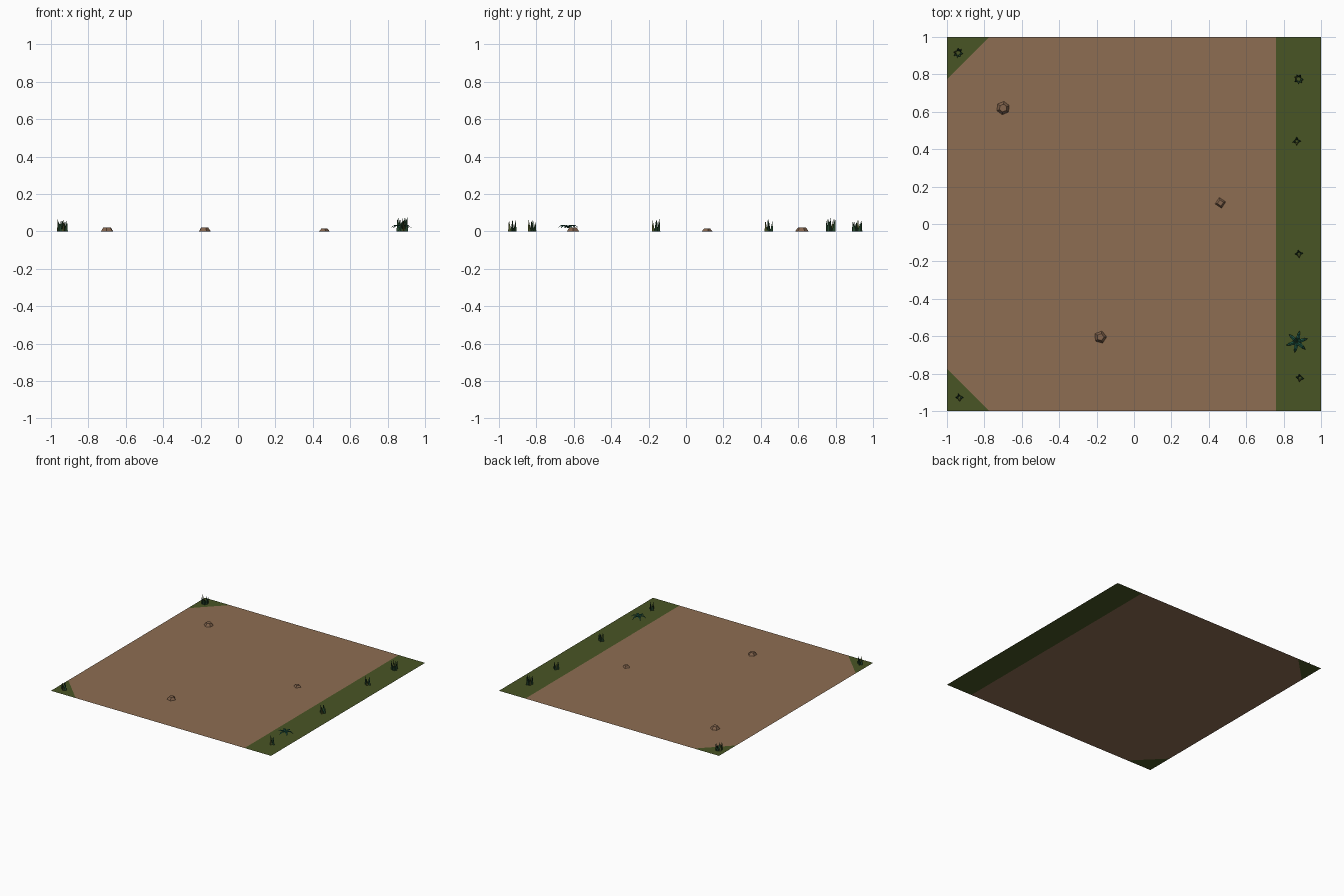
import bpy, bmesh, math, random
from mathutils import Vector

if "Cube" in bpy.data.objects:
    bpy.data.objects.remove(bpy.data.objects["Cube"])

random.seed(4)


def material(name, rgb):
    m = bpy.data.materials.new(name)
    m.diffuse_color = (*rgb, 1)
    m.use_nodes = True
    m.node_tree.nodes["Principled BSDF"].inputs["Base Color"].default_value = m.diffuse_color
    return m


DIRT = material("dirt", (0.27, 0.155, 0.085))
GRASS = material("grass", (0.066, 0.09, 0.018))
STONE = material("brown_stone", (0.23, 0.13, 0.075))
BLADE = material("dark_blade", (0.018, 0.06, 0.025))
STRAW = material("olive_blade", (0.07, 0.085, 0.02))
LEAF = material("teal_leaf", (0.012, 0.085, 0.052))


def finish(bm, name, mats):
    mesh = bpy.data.meshes.new(name)
    bm.to_mesh(mesh)
    bm.free()
    for m in mats:
        mesh.materials.append(m)
    ob = bpy.data.objects.new(name, mesh)
    bpy.context.collection.objects.link(ob)
    return ob


def ground():
    """Flat tile: dirt with a grass strip and two grassy corners."""
    bm = bmesh.new()
    e, c = 0.76, 0.775

    def poly(pts, mat):
        f = bm.faces.new([bm.verts.new((x, y, 0)) for x, y in pts])
        f.material_index = mat

    poly([(-c, -1), (e, -1), (e, 1), (-c, 1), (-1, c), (-1, -c)], 0)
    poly([(e, -1), (1, -1), (1, 1), (e, 1)], 1)
    poly([(-1, -1), (-c, -1), (-1, -c)], 1)
    poly([(-1, 1), (-1, c), (-c, 1)], 1)
    bmesh.ops.remove_doubles(bm, verts=bm.verts, dist=1e-5)
    finish(bm, "ground", [DIRT, GRASS])


def rock(x, y, r, h, sides, turn):
    """Low faceted stone with a flat top."""
    bm = bmesh.new()
    rings = []
    for k, z in ((1.0, 0), (0.58, h)):
        rings.append([bm.verts.new((x + r * k * math.cos(turn + i * math.tau / sides),
                                    y + r * k * math.sin(turn + i * math.tau / sides), z))
                      for i in range(sides)])
    for i in range(sides):
        j = (i + 1) % sides
        bm.faces.new((rings[0][i], rings[0][j], rings[1][j], rings[1][i]))
    bm.faces.new(rings[1])
    finish(bm, "rock", [STONE])


def tuft(x, y, spread, count, height):
    """Cluster of three-sided spikes leaning slightly outwards."""
    bm = bmesh.new()
    for n in range(count):
        a = n * math.tau / count + random.uniform(-0.3, 0.3)
        d = Vector((math.cos(a), math.sin(a), 0))
        base = Vector((x, y, 0)) + d * spread * 0.55
        h = height * random.uniform(0.7, 1)
        tip = bm.verts.new(base + d * spread * 0.3 + Vector((0, 0, h)))
        w = 0.011
        ring = [bm.verts.new(base + Vector((math.cos(a + i * math.tau / 3),
                                           math.sin(a + i * math.tau / 3), 0)) * w)
                for i in range(3)]
        for i in range(3):
            f = bm.faces.new((ring[i], ring[(i + 1) % 3], tip))
            f.material_index = 1 if n % 4 == 3 else 0
    finish(bm, "grass_tuft", [BLADE, STRAW])


def fern(x, y, leaves):
    """Rosette of arching folded leaves."""
    bm = bmesh.new()
    profile = [(0.003, 0.02, 0.003), (0.02, 0.033, 0.010),
               (0.04, 0.033, 0.008), (0.06, 0.017, 0.0005)]  # radius, z, half width
    for n in range(leaves):
        a = 0.3 + n * math.tau / leaves
        d = Vector((math.cos(a), math.sin(a), 0))
        s = Vector((-d.y, d.x, 0))
        rows = []
        for r, z, w in profile:
            p = Vector((x, y, z)) + d * r
            drop = Vector((0, 0, -0.4 * w))
            rows.append([bm.verts.new(q) for q in (p - s * w + drop, p, p + s * w + drop)])
        for r0, r1 in zip(rows, rows[1:]):
            for i in range(2):
                bm.faces.new((r0[i], r1[i], r1[i + 1], r0[i + 1]))
    finish(bm, "fern", [LEAF])


ground()

rock(-0.70, 0.62, 0.036, 0.022, 6, 0.4)
rock(-0.18, -0.605, 0.034, 0.022, 5, 0.05)
rock(0.462, 0.113, 0.029, 0.015, 4, 0.2)

for x, y, spread, count, height in (
        (-0.94, 0.915, 0.030, 7, 0.072), (0.88, 0.775, 0.030, 7, 0.078),
        (0.87, 0.443, 0.022, 4, 0.075), (0.882, -0.16, 0.022, 4, 0.075),
        (0.887, -0.823, 0.022, 4, 0.075), (-0.933, -0.928, 0.022, 4, 0.078)):
    tuft(x, y, spread, count, height)

fern(0.872, -0.63, 6)
